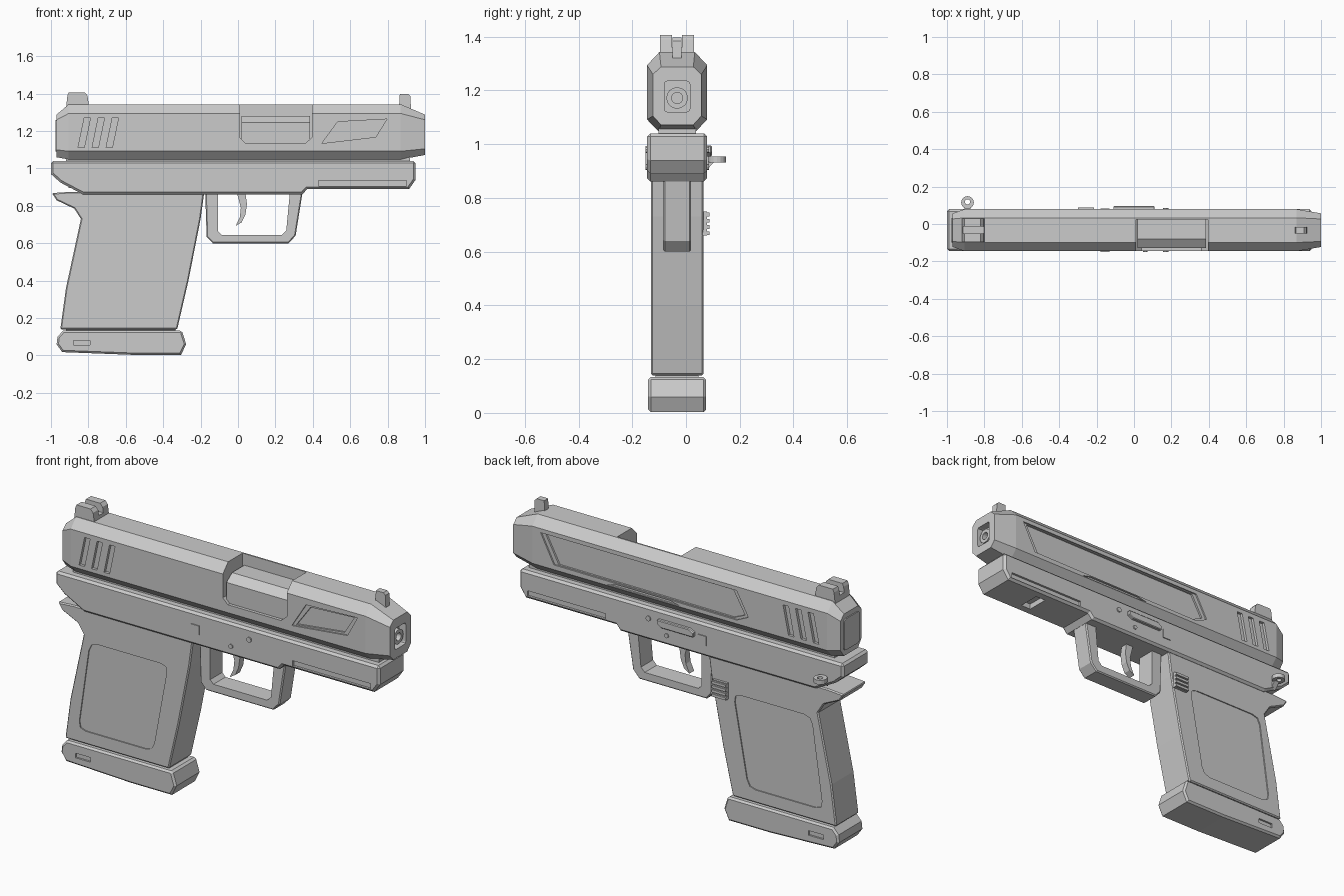
import bpy, bmesh, math
from mathutils import Vector

old = bpy.data.objects.get("Cube")
if old:
    bpy.data.objects.remove(old)

mat = bpy.data.materials.new("plain_grey")
mat.use_nodes = True
GREY = (0.6, 0.6, 0.6, 1)
mat.diffuse_color = GREY
mat.node_tree.nodes["Principled BSDF"].inputs["Base Color"].default_value = GREY

MID = -0.033   # y of the body's centre plane
SLIDE = 0.112  # half width of the slide
GRIP = 0.098   # half width of the grip


def finish(name, bm, bevel=0):
    bmesh.ops.recalc_face_normals(bm, faces=bm.faces)
    if bevel:
        sharp = [e for e in bm.edges if e.calc_face_angle(0) > math.radians(65)]
        bmesh.ops.bevel(bm, geom=sharp, offset=bevel, segments=1, affect='EDGES')
    mesh = bpy.data.meshes.new(name)
    bm.to_mesh(mesh)
    bm.free()
    mesh.materials.append(mat)
    ob = bpy.data.objects.new(name, mesh)
    bpy.context.scene.collection.objects.link(ob)
    return ob


def prism(name, pts, lo, hi, axis='y', bevel=0):
    """Extrude a flat outline along one axis."""
    place = {'x': lambda a, b, t: (t, a, b),
             'y': lambda a, b, t: (a, t, b),
             'z': lambda a, b, t: (a, b, t)}[axis]
    bm = bmesh.new()
    ends = [[bm.verts.new(place(a, b, t)) for a, b in pts] for t in (lo, hi)]
    for ring in ends:
        bm.faces.new(ring)
    for i in range(len(pts)):
        j = (i + 1) % len(pts)
        bm.faces.new((ends[0][i], ends[0][j], ends[1][j], ends[1][i]))
    return finish(name, bm, bevel)


def rect(a0, a1, b0, b1):
    return [(a0, b0), (a1, b0), (a1, b1), (a0, b1)]


def circle(a, b, r, n=16):
    return [(a + r * math.cos(math.tau * i / n), b + r * math.sin(math.tau * i / n))
            for i in range(n)]


def rounded(pts, r):
    """Round each corner of an outline with three points."""
    out = []
    for i, p in enumerate(pts):
        p = Vector(p)
        a = p + (Vector(pts[i - 1]) - p).normalized() * r
        b = p + (Vector(pts[(i + 1) % len(pts)]) - p).normalized() * r
        out += [tuple(a), tuple((a + b) / 4 + p / 2), tuple(b)]
    return out


def shrunk(pts, d):
    """Pull an outline's corners toward its centre."""
    c = sum((Vector(p) for p in pts), Vector((0, 0))) / len(pts)
    return [tuple(Vector(p) + (c - Vector(p)).normalized() * d) for p in pts]


def cut(target, cutter):
    mod = target.modifiers.new("cut", 'BOOLEAN')
    mod.operation, mod.solver, mod.object = 'DIFFERENCE', 'EXACT', cutter
    bpy.context.view_layer.update()
    deps = bpy.context.evaluated_depsgraph_get()
    mesh = bpy.data.meshes.new_from_object(target.evaluated_get(deps))
    target.modifiers.clear()
    target.data = mesh
    bpy.data.objects.remove(cutter)


def recess(target, pts, half, depth, sides=(-1, 1)):
    """Sink an outline into the flat sides of a part."""
    for s in sides:
        y = sorted((MID + s * (half - depth), MID + s * (half + 0.05)))
        cut(target, prism("cutter", pts, *y))


# Slide: octagonal sections with tapered ends
def section(half, top_half, low_half, z0, z1, z2, z3):
    right = [(low_half, z0), (half, z1), (half, z2), (top_half, z3)]
    return [(MID + y, z) for y, z in right] + [(MID - y, z) for y, z in reversed(right)]


body = section(SLIDE, 0.066, 0.07, 1.048, 1.092, 1.294, 1.343)
front_end = section(0.09, 0.06, 0.06, 1.072, 1.105, 1.26, 1.288)
rear_end = section(0.09, 0.06, 0.06, 1.06, 1.1, 1.26, 1.288)
bm = bmesh.new()
rings = [[bm.verts.new((x, y, z)) for y, z in sec] for x, sec in
         ((-0.97, rear_end), (-0.905, body), (0.87, body), (1.0, front_end))]
for r0, r1 in zip(rings, rings[1:]):
    for i in range(8):
        bm.faces.new((r0[i], r0[(i + 1) % 8], r1[(i + 1) % 8], r1[i]))
bm.faces.new(rings[0])
bm.faces.new(rings[-1])
slide = finish("slide", bm)

# Ejection port, open to the top and right
cut(slide, prism("cutter", [(0.01, 1.5), (0.01, 1.165), (0.04, 1.135), (0.36, 1.135),
                            (0.395, 1.165), (0.395, 1.5)], -0.3, 0.025))
prism("barrel_hood", [(0.03, 1.1), (0.03, 1.28), (-0.08, 1.28), (-0.128, 1.245),
                      (-0.128, 1.1)], 0.02, 0.385, 'x')

# Rear grip slots on both sides
for i in range(3):
    x = -0.855 + i * 0.075
    recess(slide, [(x, 1.112), (x + 0.033, 1.112), (x + 0.066, 1.27), (x + 0.033, 1.27)],
           SLIDE, 0.015)

# Stepped side panels
small = [(0.425, 1.125), (0.76, 1.16), (0.82, 1.272), (0.51, 1.26)]
large = [(0.74, 1.118), (-0.36, 1.112), (-0.43, 1.145), (-0.36, 1.272), (0.82, 1.272)]
for pts, side in ((small, -1), (large, 1)):
    recess(slide, pts, SLIDE, 0.008, (side,))
    recess(slide, shrunk(pts, 0.025), SLIDE, 0.018, (side,))
recess(slide, [(0.42, 1.096), (-0.02, 1.096), (0.04, 1.11), (0.36, 1.11)], SLIDE, 0.01, (1,))

# Muzzle
cut(slide, prism("cutter", rounded(rect(MID - 0.047, MID + 0.047, 1.12, 1.235), 0.012),
                 0.96, 1.1, 'x'))
barrel = prism("barrel", circle(MID, 1.172, 0.04), 0.9, 0.99, 'x')
cut(barrel, prism("cutter", circle(MID, 1.172, 0.021), 0.92, 1.1, 'x'))
prism("rear_plate", rounded(rect(MID - 0.065, MID + 0.065, 1.09, 1.26), 0.015),
      -0.976, -0.96, 'x')

# Sights
prism("front_sight", [(0.86, 1.31), (0.925, 1.31), (0.922, 1.385), (0.91, 1.397),
                      (0.865, 1.397)], MID - 0.017, MID + 0.017)
rear_sight = prism("rear_sight", [(-0.92, 1.32), (-0.795, 1.32), (-0.805, 1.39),
                                  (-0.82, 1.407), (-0.905, 1.407), (-0.912, 1.39)],
                   MID - 0.063, MID + 0.063)
cut(rear_sight, prism("cutter", rect(MID - 0.019, MID + 0.019, 1.36, 1.5), -1.1, -0.7, 'x'))

# Frame and the rail under the slide
prism("slide_rail", rect(-0.92, 0.92, 1.0, 1.08), MID - 0.07, MID + 0.07)
frame = prism("frame", [(-1.0, 1.04), (0.95, 1.04), (0.95, 0.94), (0.915, 0.89),
                        (0.37, 0.89), (0.345, 0.862), (-0.83, 0.862), (-0.95, 0.925),
                        (-1.0, 0.97)], MID - SLIDE, MID + SLIDE, bevel=0.012)
recess(frame, rect(0.43, 0.9, 0.905, 0.935), SLIDE, 0.012)
cut(frame, prism("cutter", rect(0.63, 0.69, 0.8, 0.92), MID - 0.06, MID + 0.06))

# Pins, catch and lanyard ring
prism("upper_pin", circle(0.17, 0.98, 0.014, 10), MID - 0.118, MID + 0.118)
prism("lower_pin", circle(0.06, 0.915, 0.012, 10), MID - 0.118, MID + 0.118)
prism("square_pin", rect(-0.18, -0.13, 0.925, 0.975), MID - 0.117, MID + 0.117)
prism("slide_catch", [(-0.11, 0.955), (0.085, 0.955), (0.11, 0.97), (0.11, 0.995),
                      (-0.085, 0.995), (-0.11, 0.98)], 0.07, 0.096, bevel=0.004)
ring = prism("lanyard_ring", circle(-0.89, 0.115, 0.034), 0.932, 0.955, 'z')
cut(ring, prism("cutter", circle(-0.89, 0.118, 0.014), 0.9, 1.0, 'z'))
prism("ring_bracket", [(0.07, 0.895), (0.105, 0.935), (0.07, 0.935)], -0.905, -0.875, 'x')

# Grip with inset side panels
grip = prism("grip", [(-0.995, 0.868), (-0.9, 0.875), (-0.18, 0.875), (-0.2, 0.73),
                      (-0.265, 0.4), (-0.325, 0.14), (-0.95, 0.14), (-0.92, 0.36),
                      (-0.84, 0.73), (-0.875, 0.785), (-0.97, 0.83)],
             MID - GRIP, MID + GRIP, bevel=0.006)
panel = rounded([(-0.8, 0.7), (-0.33, 0.7), (-0.42, 0.21), (-0.87, 0.21)], 0.045)
recess(grip, panel, GRIP, 0.006)

# Magazine base
prism("magazine", rect(-0.92, -0.335, 0.08, 0.2), MID - 0.08, MID + 0.08)
base = prism("magazine_base", [(-0.935, 0.133), (-0.3, 0.133), (-0.277, 0.06),
                               (-0.305, 0.003), (-0.55, 0.003), (-0.94, 0.018),
                               (-0.97, 0.06), (-0.965, 0.1)],
             MID - 0.108, MID + 0.108, bevel=0.01)
recess(base, rect(-0.88, -0.79, 0.055, 0.08), 0.108, 0.01)

# Magazine release with ridges
prism("release_button", rect(-0.3, -0.215, 0.66, 0.75), 0.05, 0.078)
for i in range(4):
    z = 0.662 + i * 0.023
    prism("release_ridge", rect(-0.3, -0.215, z, z + 0.014), 0.07, 0.088)

# Trigger guard and trigger
guard = prism("trigger_guard", [(-0.175, 0.87), (-0.168, 0.635), (-0.135, 0.6),
                                (0.27, 0.6), (0.308, 0.64), (0.345, 0.87)],
              MID - 0.052, MID + 0.052, bevel=0.006)
cut(guard, prism("cutter", [(-0.108, 0.95), (-0.108, 0.665), (-0.088, 0.645), (0.235, 0.645),
                            (0.258, 0.668), (0.285, 0.95)], -0.3, 0.3))
prism("trigger", [(-0.008, 0.88), (0.038, 0.88), (0.048, 0.81), (0.04, 0.755), (0.02, 0.712),
                  (-0.012, 0.693), (0.01, 0.74), (0.015, 0.79)], MID - 0.02, MID + 0.02)
